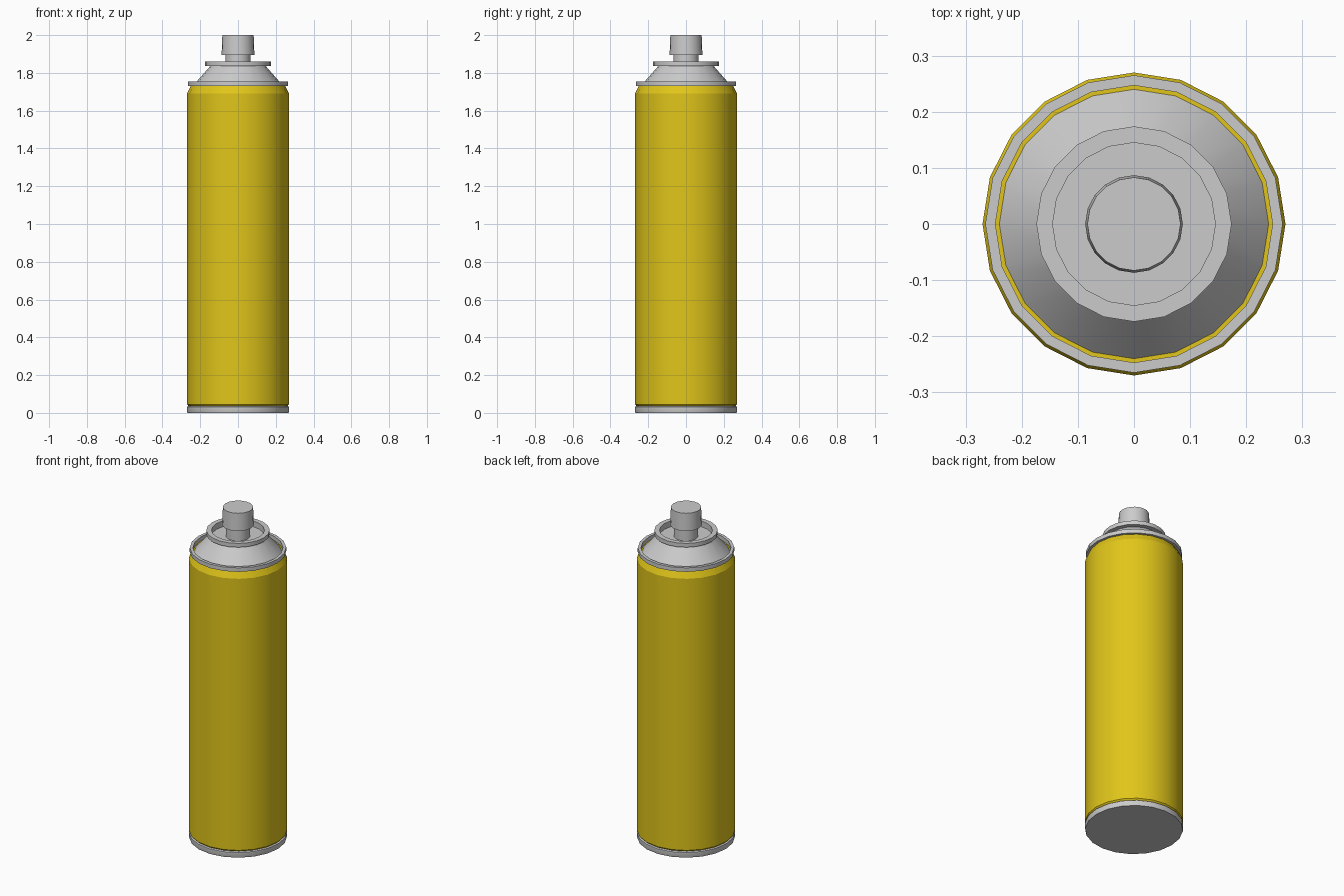
import bpy, bmesh, math

if "Cube" in bpy.data.objects:
    bpy.data.objects.remove(bpy.data.objects["Cube"])

SIDES = 20

yellow = bpy.data.materials.new("yellow_paint")
yellow.diffuse_color = (0.75, 0.56, 0.01, 1)
yellow.use_nodes = True
yellow.node_tree.nodes["Principled BSDF"].inputs["Base Color"].default_value = yellow.diffuse_color


def lathe(name, profile, mat=None):
    """Revolve (radius, z) points around z; ends are capped with flat faces."""
    bm = bmesh.new()
    rings = []
    for r, z in profile:
        rings.append([bm.verts.new((r * math.cos(2 * math.pi * i / SIDES),
                                    r * math.sin(2 * math.pi * i / SIDES), z))
                      for i in range(SIDES)])
    for a, b in zip(rings, rings[1:]):
        for i in range(SIDES):
            j = (i + 1) % SIDES
            bm.faces.new((a[i], a[j], b[j], b[i]))
    bm.faces.new(rings[0][::-1])
    bm.faces.new(rings[-1])
    bmesh.ops.recalc_face_normals(bm, faces=bm.faces)
    me = bpy.data.meshes.new(name)
    bm.to_mesh(me)
    bm.free()
    ob = bpy.data.objects.new(name, me)
    bpy.context.collection.objects.link(ob)
    if mat:
        me.materials.append(mat)
    bpy.ops.object.select_all(action='DESELECT')
    ob.select_set(True)
    bpy.context.view_layer.objects.active = ob
    bpy.ops.object.shade_smooth_by_angle(angle=math.radians(25))
    return ob


# Bottom seam ring and base disc
lathe("base_rim", [(0.268, 0), (0.27, 0.005), (0.27, 0.032), (0.262, 0.036)])

# Painted can, tapered slightly at both ends
lathe("can_body", [(0.262, 0.036), (0.27, 0.045), (0.27, 1.69), (0.25, 1.73)], yellow)

# Shoulder: outer lip, groove, cone, upper ring and valve recess
lathe("shoulder", [(0.25, 1.73), (0.265, 1.73), (0.265, 1.754), (0.247, 1.754),
                   (0.247, 1.722), (0.147, 1.836), (0.174, 1.836),
                   (0.174, 1.86), (0.145, 1.86), (0.145, 1.825)])

# Valve stem and spray button
lathe("valve_stem", [(0.067, 1.825), (0.067, 1.895)])
lathe("spray_button", [(0.087, 1.894), (0.083, 2.0)])
